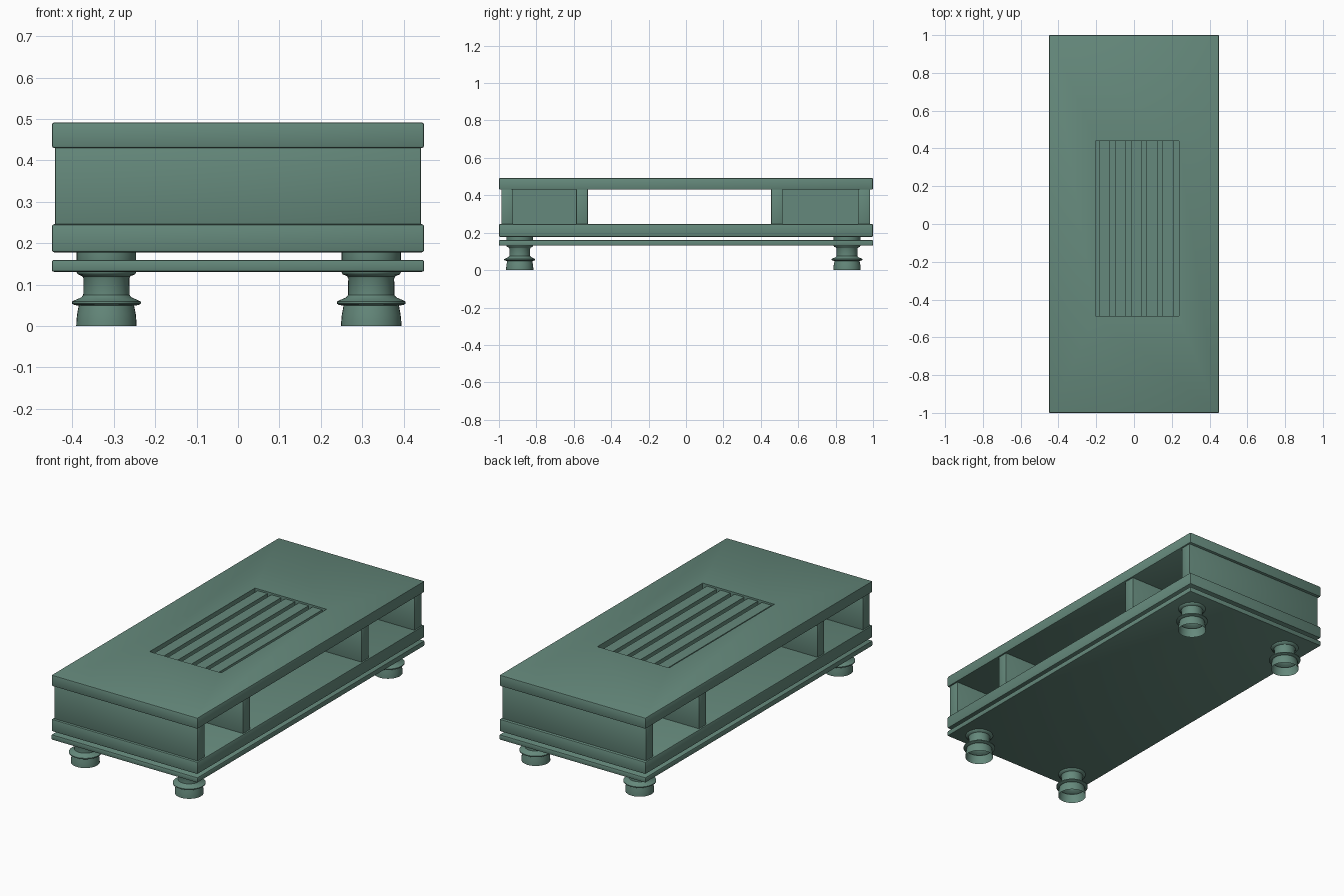
import bpy, bmesh
from math import radians, cos, sin, pi

if "Cube" in bpy.data.objects:
    bpy.data.objects.remove(bpy.data.objects["Cube"])


def finish(name, bm):
    me = bpy.data.meshes.new(name)
    bm.normal_update()
    bm.to_mesh(me)
    bm.free()
    ob = bpy.data.objects.new(name, me)
    bpy.context.collection.objects.link(ob)
    return ob


def box(name, x, y, z, bevel=0.0):
    """Box from (min, max) ranges, with optional rounded edges."""
    bm = bmesh.new()
    bmesh.ops.create_cube(bm, size=1)
    for v in bm.verts:
        for i, r in enumerate((x, y, z)):
            v.co[i] = r[0] if v.co[i] < 0 else r[1]
    if bevel:
        bmesh.ops.bevel(bm, geom=bm.edges[:], offset=bevel, segments=2,
                        profile=0.5, affect='EDGES')
    ob = finish(name, bm)
    if bevel:
        smooth(ob)
    return ob


def smooth(ob):
    bpy.ops.object.select_all(action='DESELECT')
    ob.select_set(True)
    bpy.context.view_layer.objects.active = ob
    bpy.ops.object.shade_smooth_by_angle(angle=radians(35))


def lathe(name, profile, cx, cy, n=32):
    """Open turned shape around a vertical axis."""
    bm = bmesh.new()
    rings = [[bm.verts.new((cx + r * cos(2 * pi * i / n), cy + r * sin(2 * pi * i / n), z))
              for i in range(n)] for r, z in profile]
    for a, b in zip(rings, rings[1:]):
        for i in range(n):
            j = (i + 1) % n
            bm.faces.new((a[i], a[j], b[j], b[i]))
    ob = finish(name, bm)
    smooth(ob)
    return ob


# Horizontal boards
top = box("table_top", (-0.45, 0.45), (-1, 1), (0.43, 0.492), 0.006)
box("lower_board", (-0.45, 0.45), (-1, 1), (0.178, 0.246), 0.006)
box("base_shelf", (-0.45, 0.45), (-1, 1), (0.131, 0.16), 0.005)

# Recess in the top
cutter = box("recess_cutter", (-0.203, 0.238), (-0.487, 0.439), (0.46, 0.55))
cutter.hide_render = True
cutter.hide_viewport = True
cut = top.modifiers.new("recess", 'BOOLEAN')
cut.object = cutter
cut.operation = 'DIFFERENCE'
cut.solver = 'EXACT'

# Slats in the recess
for i in range(5):
    x0 = -0.186 + i * 0.0845
    box(f"slat_{i + 1}", (x0, x0 + 0.06), (-0.487, 0.439), (0.455, 0.482))

# Upright walls
walls = {"front_wall": (-0.987, -0.925), "front_divider": (-0.587, -0.525),
         "back_divider": (0.455, 0.517), "back_wall": (0.92, 0.984)}
for name, y in walls.items():
    box(name, (-0.442, 0.442), y, (0.24, 0.435), 0.003)

# Centre panels closing the end compartments
box("front_centre_panel", (-0.012, 0.012), (-0.93, -0.58), (0.24, 0.435))
box("back_centre_panel", (-0.012, 0.012), (0.51, 0.925), (0.24, 0.435))

# Turned legs
leg = [(0.073, 0.0), (0.0725, 0.012), (0.071, 0.028), (0.067, 0.049), (0.078, 0.051),
       (0.083, 0.054), (0.083, 0.059), (0.075, 0.063), (0.061, 0.069), (0.056, 0.075),
       (0.0555, 0.115), (0.058, 0.12), (0.069, 0.125), (0.072, 0.13), (0.072, 0.18)]
for sx, side in ((-1, "left"), (1, "right")):
    for sy, end in ((-1, "front"), (1, "back")):
        lathe(f"{end}_{side}_leg", leg, 0.002 + sx * 0.32, -0.014 + sy * 0.875)

# Shared green finish
mat = bpy.data.materials.new("green_paint")
mat.diffuse_color = (0.13, 0.25, 0.2, 1)
mat.use_nodes = True
mat.node_tree.nodes["Principled BSDF"].inputs["Base Color"].default_value = mat.diffuse_color
for ob in bpy.context.collection.objects:
    if not ob.hide_render:
        ob.data.materials.append(mat)
